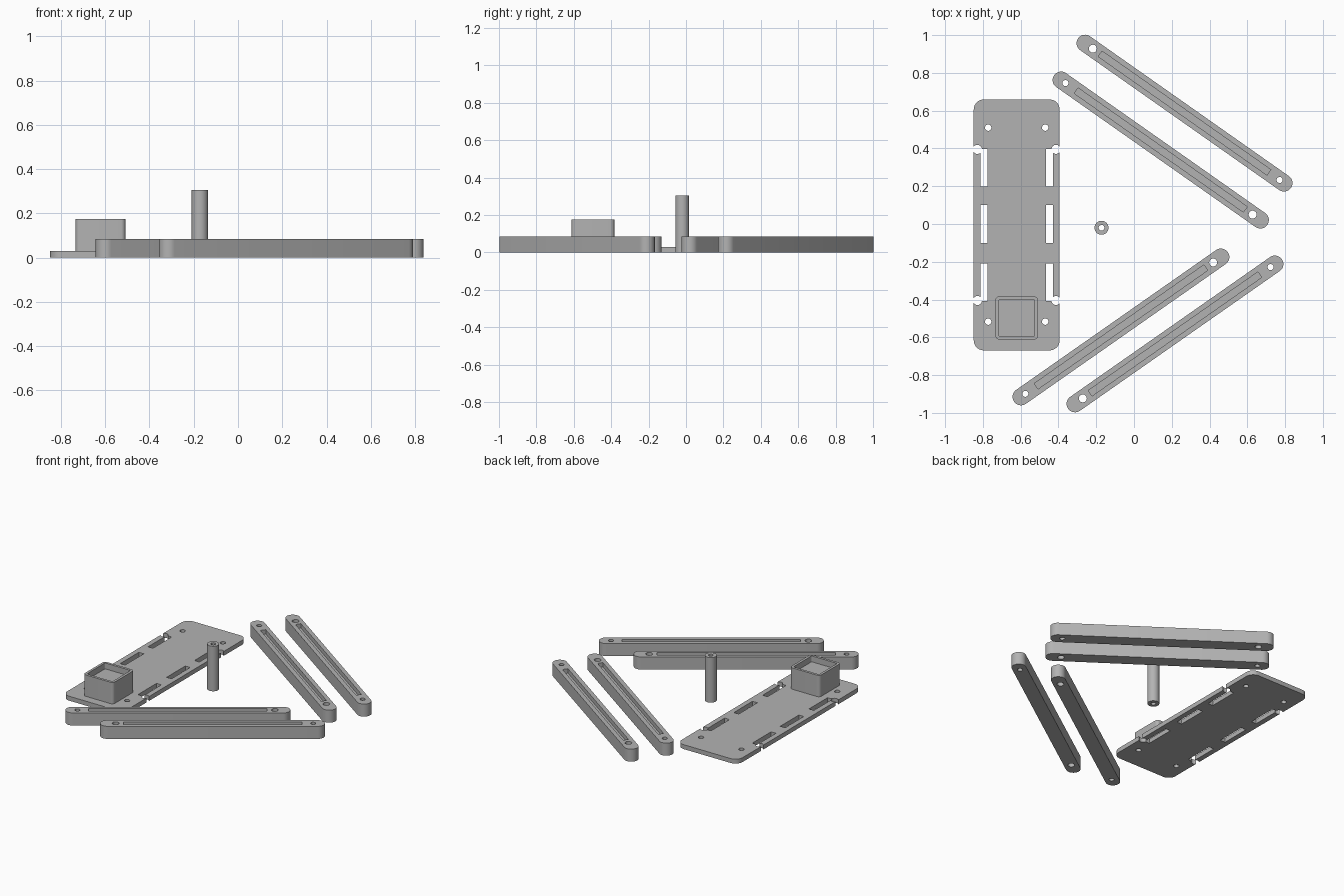
import bpy, bmesh, math

if "Cube" in bpy.data.objects:
    bpy.data.objects.remove(bpy.data.objects["Cube"])

grey = bpy.data.materials.new("plain grey")
grey.diffuse_color = (0.45, 0.45, 0.45, 1)
grey.use_nodes = True
grey.node_tree.nodes["Principled BSDF"].inputs["Base Color"].default_value = grey.diffuse_color


def prism(name, cx, cy, w, d, r, z0, z1, angle=0.0, seg=8):
    """Upright prism with a rounded rectangle outline (a circle when w = d = 2r)."""
    bm = bmesh.new()
    pts = []
    corners = ((1, 1), (-1, 1), (-1, -1), (1, -1))
    for i, (sx, sy) in enumerate(corners):
        steps = range(seg + 1) if r > 0 else range(1)
        for k in steps:
            a = math.pi / 2 * (i + k / seg)
            x = sx * (w / 2 - r) + r * math.cos(a)
            y = sy * (d / 2 - r) + r * math.sin(a)
            pts.append((cx + x * math.cos(angle) - y * math.sin(angle),
                        cy + x * math.sin(angle) + y * math.cos(angle)))
    face = bm.faces.new([bm.verts.new((x, y, z0)) for x, y in pts])
    bmesh.ops.remove_doubles(bm, verts=bm.verts, dist=1e-5)
    face = bm.faces[:][0]
    ext = bmesh.ops.extrude_face_region(bm, geom=[face])["geom"]
    top = [v for v in ext if isinstance(v, bmesh.types.BMVert)]
    bmesh.ops.translate(bm, verts=top, vec=(0, 0, z1 - z0))
    bmesh.ops.recalc_face_normals(bm, faces=bm.faces)
    mesh = bpy.data.meshes.new(name)
    bm.to_mesh(mesh)
    bm.free()
    mesh.materials.append(grey)
    ob = bpy.data.objects.new(name, mesh)
    bpy.context.collection.objects.link(ob)
    return ob


def combine(ob, tool, operation="DIFFERENCE"):
    bpy.context.view_layer.objects.active = ob
    mod = ob.modifiers.new("cut", "BOOLEAN")
    mod.operation, mod.solver, mod.object = operation, "EXACT", tool
    bpy.ops.object.modifier_apply(modifier=mod.name)
    bpy.data.objects.remove(tool, do_unlink=True)


def drill(ob, x, y, r):
    combine(ob, prism("cutter", x, y, 2 * r, 2 * r, r, -0.1, 0.5))


def smooth(ob):
    bpy.ops.object.select_all(action="DESELECT")
    ob.select_set(True)
    bpy.context.view_layer.objects.active = ob
    bpy.ops.object.shade_smooth_by_angle(angle=math.radians(30))


# Base plate with screw holes, side slots and round edge notches
PX, PY = -0.621, -0.005
plate = prism("base_plate", PX, PY, 0.455, 1.328, 0.053, 0, 0.03)
for side in (-1, 1):
    for y in (0.51, -0.517):
        drill(plate, PX + side * 0.151, y, 0.017)
    for y in (0.298, 0, -0.308):
        combine(plate, prism("cutter", PX + side * 0.174, y, 0.037, 0.2, 0, -0.1, 0.1))
    for y in (0.395, -0.405):
        drill(plate, PX + side * 0.208, y, 0.024)

# Square cup standing on the plate
cup = prism("square_cup", PX, -0.4975, 0.225, 0.228, 0.02, 0.015, 0.175)
combine(cup, prism("cutter", PX, -0.4975, 0.191, 0.194, 0.008, 0.135, 0.3))
combine(plate, cup, "UNION")
smooth(plate)

# Hollow pin
pin = prism("hollow_pin", -0.172, -0.02, 0.074, 0.074, 0.037, 0, 0.305)
drill(pin, -0.172, -0.02, 0.015)
smooth(pin)

# Four grooved arms, each from its large-hole end to its small-hole end
ARMS = {
    "arm_back_outer": ((-0.259, 0.957), (0.794, 0.217)),
    "arm_back_inner": ((0.669, 0.021), (-0.386, 0.762)),
    "arm_front_inner": ((0.460, -0.175), (-0.598, -0.915)),
    "arm_front_outer": ((-0.312, -0.952), (0.746, -0.212)),
}
for name, ((ax, ay), (bx, by)) in ARMS.items():
    length = math.hypot(bx - ax, by - ay)
    ux, uy = (bx - ax) / length, (by - ay) / length
    angle = math.atan2(uy, ux)
    mx, my = (ax + bx) / 2, (ay + by) / 2
    arm = prism(name, mx, my, length + 0.09, 0.09, 0.045, 0, 0.085, angle)
    combine(arm, prism("cutter", mx, my, length - 0.195, 0.035, 0, 0.055, 0.2, angle))
    drill(arm, ax + ux * 0.05, ay + uy * 0.05, 0.021)
    drill(arm, bx - ux * 0.028, by - uy * 0.028, 0.016)
    smooth(arm)
